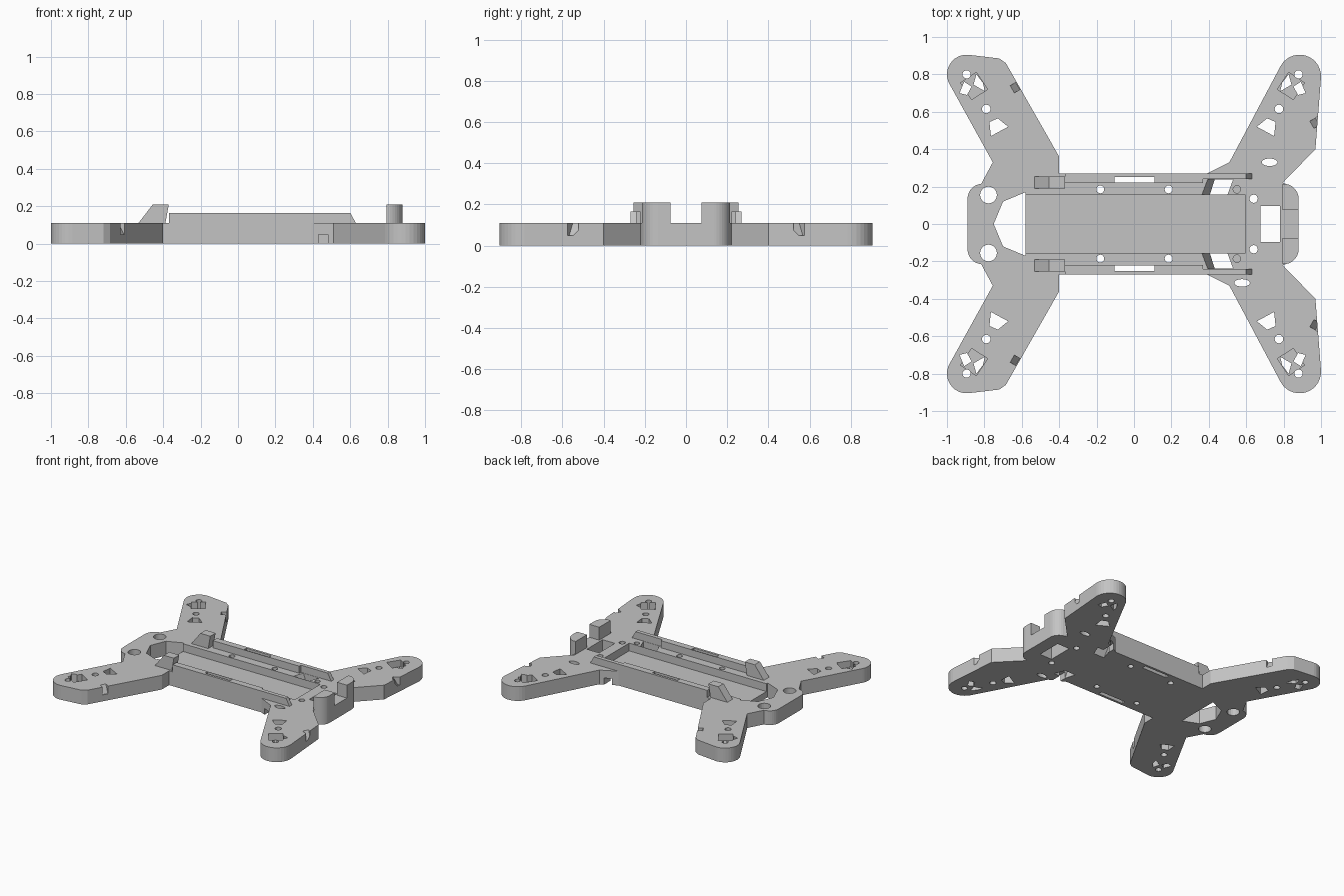
import bpy, bmesh
from math import cos, sin, radians

if "Cube" in bpy.data.objects:
    bpy.data.objects.remove(bpy.data.objects["Cube"])

grey = bpy.data.materials.new("plain grey")
grey.use_nodes = True
grey.diffuse_color = (0.55, 0.55, 0.55, 1)
grey.node_tree.nodes["Principled BSDF"].inputs["Base Color"].default_value = (0.55, 0.55, 0.55, 1)


def arc(cx, cy, r, a0, a1, n=8):
    angles = [radians(a0 + (a1 - a0) * i / n) for i in range(n + 1)]
    return [(cx + r * cos(a), cy + r * sin(a)) for a in angles]


def ellipse(cx, cy, rx, ry=None, n=20):
    ry = ry or rx
    return [(cx + rx * x, cy + ry * y) for x, y in arc(0, 0, 1, 0, 360 - 360 / n, n - 1)]


def rect(x0, x1, y0, y1):
    return [(x0, y0), (x1, y0), (x1, y1), (x0, y1)]


def flip(pts, side):
    return [(x, y * side) for x, y in pts]


def prism(bm, base, z0, z1, top=None):
    """Solid between a base polygon and a top polygon with as many corners."""
    top = top or base
    lo = [bm.verts.new((x, y, z0)) for x, y in base]
    hi = [bm.verts.new((x, y, z1)) for x, y in top]
    faces = [bm.faces.new(lo), bm.faces.new(hi)]
    n = len(lo)
    for i in range(n):
        j = (i + 1) % n
        faces.append(bm.faces.new((lo[i], lo[j], hi[j], hi[i])))
    bmesh.ops.recalc_face_normals(bm, faces=faces)


def make(name, bm):
    mesh = bpy.data.meshes.new(name)
    bm.to_mesh(mesh)
    bm.free()
    mesh.materials.append(grey)
    ob = bpy.data.objects.new(name, mesh)
    bpy.context.collection.objects.link(ob)
    return ob


def cut(ob, cutter):
    mod = ob.modifiers.new("cut", "BOOLEAN")
    mod.operation = "DIFFERENCE"
    mod.solver = "EXACT"
    mod.object = cutter
    bpy.context.view_layer.update()
    result = ob.evaluated_get(bpy.context.evaluated_depsgraph_get())
    mesh = bpy.data.meshes.new_from_object(result)
    ob.modifiers.clear()
    ob.data = mesh


THICK = 0.11

# Frame plate: mirrored outline with four arms
half = (arc(-0.81, 0.135, 0.08, 180, 95)
        + [(-0.755, 0.33)]
        + arc(-0.895, 0.80, 0.105, 210, 85, 12)
        + [(-0.72, 0.885), (-0.685, 0.86), (-0.40, 0.36), (-0.40, 0.27), (0.39, 0.27), (0.51, 0.33)]
        + arc(0.885, 0.79, 0.115, 150, -3, 14)
        + [(0.97, 0.40), (0.795, 0.22)]
        + arc(0.80, 0.135, 0.08, 80, 0))
bm = bmesh.new()
prism(bm, half + flip(half, -1)[::-1], 0, THICK)
frame = make("frame_plate", bm)

# Side rails
rails = []
for side, label in ((1, "left"), (-1, "right")):
    base = [(-0.37, 0.22), (0.37, 0.22), (0.37, 0.24), (0.63, 0.24), (0.63, 0.27), (-0.37, 0.27)]
    top = [(0.60 if x > 0.5 else x, y) for x, y in base]
    bm = bmesh.new()
    prism(bm, flip(base, side), THICK, 0.165, flip(top, side))
    rails.append(make(label + "_rail", bm))

    # Sloped clip at the end of each rail
    bm = bmesh.new()
    prism(bm, flip(rect(-0.54, -0.39, 0.19, 0.255), side), THICK - 0.01, 0.21,
          flip(rect(-0.455, -0.37, 0.19, 0.255), side))
    make(label + "_clip", bm)

    # Upright post with a rounded outer corner
    bm = bmesh.new()
    post = [(0.795, 0.075), (0.88, 0.075)] + arc(0.80, 0.135, 0.08, 0, 80) + [(0.795, 0.214)]
    prism(bm, flip(post, side), THICK - 0.01, 0.21)
    make(label + "_post", bm)

# Recesses: tray, motor pockets, edge notches, blind holes
bm = bmesh.new()
prism(bm, rect(-0.60, 0.595, -0.155, 0.155), 0.05, 0.2)
for side in (1, -1):
    for end in (1, -1):
        pocket = [(0.92, 0.755), (0.835, 0.81), (0.775, 0.72), (0.86, 0.665)]
        prism(bm, flip([(x * end - 0.008, y) for x, y in pocket], side), 0.06, 0.2)
    for px, py in ((-0.617, 0.74), (0.985, 0.55)):
        c, s = cos(radians(30)), sin(radians(30))

        def local(u0, u1):
            return flip([(px + u * c - v * s, py + u * s + v * c)
                         for u, v in rect(u0, u1, -0.022, 0.022)], side)
        prism(bm, local(-0.005, 0.06), 0.05, 0.12, local(-0.045, 0.06))
    prism(bm, flip(ellipse(0.55, 0.185, 0.02), side), 0.05, 0.2)
    prism(bm, flip([(0.43, 0.22), (0.48, 0.22), (0.48, 0.4), (0.43, 0.4)], side), -0.1, 0.05)
recess_cutter = make("recess_cutter", bm)

# Through holes
bm = bmesh.new()
prism(bm, [(-0.75, 0), (-0.70, 0.12), (-0.58, 0.17), (-0.58, -0.17), (-0.70, -0.12)], -0.1, 0.3)
prism(bm, rect(0.675, 0.78, -0.095, 0.097), -0.1, 0.3)
prism(bm, ellipse(0.725, 0.33, 0.042, 0.02), -0.1, 0.3)
prism(bm, ellipse(0.578, -0.315, 0.042, 0.02), -0.1, 0.3)
rounds = [(-0.895, 0.80, 0.022), (0.88, 0.80, 0.022), (-0.79, 0.615, 0.023), (0.775, 0.615, 0.023),
          (-0.778, 0.155, 0.045), (-0.18, 0.185, 0.021), (0.185, 0.185, 0.021), (0.64, 0.135, 0.022)]
for side in (1, -1):
    for x, y, r in rounds:
        prism(bm, flip(ellipse(x, y, r), side), -0.1, 0.3)
    prism(bm, flip(rect(-0.105, 0.11, 0.222, 0.252), side), -0.1, 0.3)
    for end in (1, -1):
        openings = [[(0.765, 0.545), (0.72, 0.565), (0.665, 0.52), (0.757, 0.47)],
                    [(0.90, 0.76), (0.86, 0.735), (0.885, 0.69), (0.925, 0.70)],
                    [(0.835, 0.80), (0.80, 0.755), (0.79, 0.71), (0.85, 0.745)]]
        for shape in openings:
            prism(bm, flip([(x * end - 0.008, y) for x, y in shape], side), -0.1, 0.3)
    # Slanted strap slot
    low = [(0.41, 0.157), (0.50, 0.157), (0.53, 0.238), (0.435, 0.238)]
    high = [(0.36, 0.157), (0.50, 0.157), (0.53, 0.238), (0.39, 0.238)]
    prism(bm, flip(low, side), -0.01, 0.12, flip(high, side))
hole_cutter = make("hole_cutter", bm)

cut(frame, recess_cutter)
cut(frame, hole_cutter)
for rail in rails:
    cut(rail, hole_cutter)
for helper in (recess_cutter, hole_cutter):
    bpy.data.objects.remove(helper)
